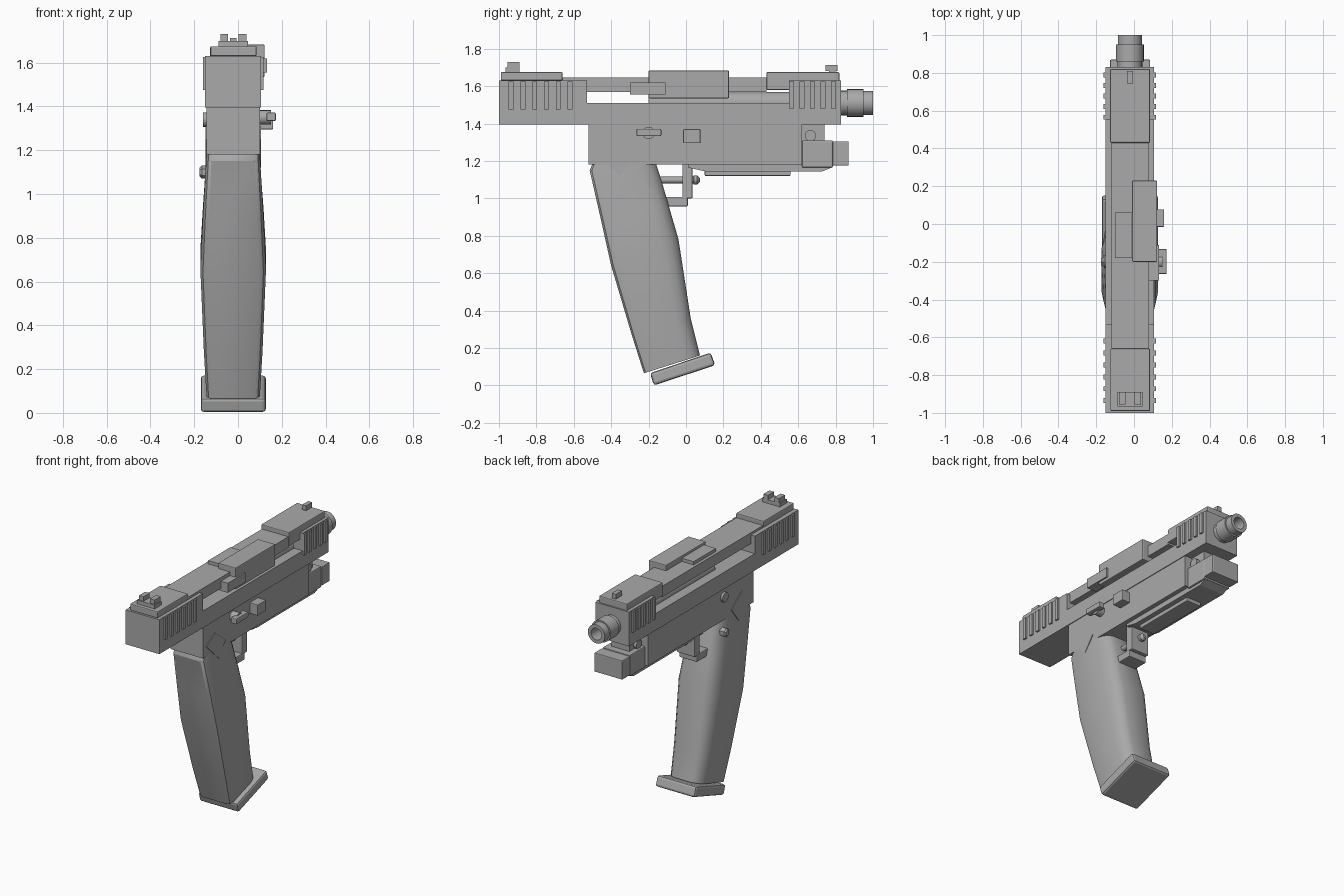
import bpy, bmesh, math
from mathutils import Matrix, Vector

if "Cube" in bpy.data.objects:
    bpy.data.objects.remove(bpy.data.objects["Cube"])

CX = -0.022  # centre plane of the body
metal = bpy.data.materials.new("mid grey")
metal.diffuse_color = (0.4, 0.4, 0.4, 1)
metal.use_nodes = True
metal.node_tree.nodes["Principled BSDF"].inputs["Base Color"].default_value = metal.diffuse_color


def finish(name, bm, bevel=0.0, smooth=False):
    bmesh.ops.recalc_face_normals(bm, faces=bm.faces)
    me = bpy.data.meshes.new(name)
    bm.to_mesh(me)
    bm.free()
    me.materials.append(metal)
    ob = bpy.data.objects.new(name, me)
    bpy.context.collection.objects.link(ob)
    if bevel:
        m = ob.modifiers.new("Bevel", 'BEVEL')
        m.width, m.segments, m.limit_method = bevel, 2, 'ANGLE'
    if smooth:
        bpy.ops.object.select_all(action='DESELECT')
        ob.select_set(True)
        bpy.context.view_layer.objects.active = ob
        bpy.ops.object.shade_smooth_by_angle(angle=math.radians(35))
    return ob


def boxes(name, items, bevel=0.0):
    """Each item is (x0, x1, y0, y1, z0, z1)."""
    bm = bmesh.new()
    for x0, x1, y0, y1, z0, z1 in items:
        mat = Matrix.Translation(((x0 + x1) / 2, (y0 + y1) / 2, (z0 + z1) / 2)) \
            @ Matrix.Diagonal((x1 - x0, y1 - y0, z1 - z0, 1))
        bmesh.ops.create_cube(bm, size=1, matrix=mat)
    return finish(name, bm, bevel)


def slab(name, pts, x0, x1, bevel=0.0):
    """Side outline (y, z) extruded across x."""
    bm = bmesh.new()
    a = [bm.verts.new((x0, y, z)) for y, z in pts]
    b = [bm.verts.new((x1, y, z)) for y, z in pts]
    bm.faces.new(a)
    bm.faces.new(b[::-1])
    for i in range(len(pts)):
        j = (i + 1) % len(pts)
        bm.faces.new((a[i], a[j], b[j], b[i]))
    return finish(name, bm, bevel)


def lathe(name, prof, centre, axis, n=24):
    """Outline (distance along axis, radius) turned around an axis."""
    bm = bmesh.new()
    q = Vector((0, 0, 1)).rotation_difference(Vector(axis))
    rings = [[bm.verts.new(Vector(centre) + q @ Vector(
        (r * math.cos(2 * math.pi * i / n), r * math.sin(2 * math.pi * i / n), d)))
        for i in range(n)] for d, r in prof]
    for p, s in zip(rings, rings[1:]):
        for i in range(n):
            bm.faces.new((p[i], p[(i + 1) % n], s[(i + 1) % n], s[i]))
    bm.faces.new(rings[0])
    bm.faces.new(rings[-1])
    return finish(name, bm, 0, True)


# Slide: lower rail, rear and front blocks, narrower top bar and plates
boxes("slide_rail", [(-0.15, 0.105, -1, 0.83, 1.395, 1.51)])
boxes("slide_rear_block", [(-0.15, 0.105, -1, -0.53, 1.51, 1.63)])
boxes("slide_front_block", [(-0.15, 0.105, 0.55, 0.83, 1.51, 1.63)])
boxes("slide_top_bar", [(-0.12, 0.08, -0.66, 0.43, 1.57, 1.645)])
boxes("rear_top_plate", [(-0.125, 0.085, -0.99, -0.66, 1.63, 1.675)], 0.006)
boxes("front_top_plate", [(-0.127, 0.085, 0.43, 0.82, 1.58, 1.675)], 0.006)


# Raised grip ribs on both sides of the slide
def ribs(name, ys, z0):
    boxes(name, [(s[0], s[1], y - 0.013, y + 0.013, z0, 1.625)
                 for y in ys for s in ((0.1, 0.116), (-0.161, -0.145))])


ribs("rear_ribs", [-0.935 + 0.063 * i for i in range(6)], 1.475)
ribs("front_ribs", [0.565 + 0.056 * i for i in range(5)], 1.48)

# Sights
boxes("rear_sight", [(-0.088, 0.045, -0.965, -0.89, 1.67, 1.70),
                     (-0.08, -0.045, -0.955, -0.89, 1.69, 1.73),
                     (0.003, 0.038, -0.955, -0.89, 1.69, 1.73)])
boxes("front_sight", [(-0.036, -0.006, 0.745, 0.81, 1.68, 1.713),
                      (-0.03, -0.012, 0.765, 0.80, 1.67, 1.69)])

# Side housing, charging handle and low plate on top of the slide
boxes("side_housing", [(-0.01, 0.122, -0.2, 0.23, 1.535, 1.683)], 0.005)
boxes("top_cover", [(-0.1, -0.01, -0.18, 0.06, 1.63, 1.667)])
boxes("charging_handle", [(0.06, 0.133, -0.30, -0.11, 1.555, 1.62)])

# Barrel with stepped, hollow muzzle
lathe("barrel", [(-0.2, 0.06), (0.83, 0.06), (0.83, 0.066), (0.86, 0.066),
                 (0.86, 0.074), (0.95, 0.074), (0.95, 0.064), (1.0, 0.064),
                 (1.0, 0.04), (0.88, 0.04)], (CX, 0, 1.51), (0, 1, 0))

# Frame and the stepped block ahead of it
boxes("frame", [(-0.145, 0.1, -0.52, 0.62, 1.18, 1.397)])
boxes("frame_front", [(-0.125, 0.082, 0.62, 0.785, 1.165, 1.31)], 0.006)
boxes("frame_neck", [(-0.09, 0.046, 0.62, 0.74, 1.30, 1.397)])
boxes("front_cap", [(-0.127, 0.085, 0.785, 0.87, 1.175, 1.305)], 0.005)
lathe("frame_pin", [(-0.11, 0.03), (0.07, 0.03)], (0, 0.665, 1.335), (1, 0, 0), 16)
slab("under_rail", [(0.01, 1.19), (0.01, 1.165), (0.1, 1.145), (0.73, 1.145),
                    (0.78, 1.165), (0.78, 1.19)], -0.115, 0.07)
boxes("under_plate", [(-0.08, 0.036, 0.1, 0.56, 1.12, 1.15)], 0.005)

# Controls on the sides
boxes("side_button", [(0.09, 0.16, -0.015, 0.077, 1.295, 1.37)], 0.004)
boxes("side_lever", [(0.13, 0.173, -0.265, -0.132, 1.333, 1.372)], 0.006)
lathe("lever_pivot", [(0.09, 0.033), (0.15, 0.033)], (0, -0.2, 1.35), (1, 0, 0), 16)
lathe("left_pivot", [(-0.16, 0.033), (-0.13, 0.033)], (0, -0.2, 1.34), (1, 0, 0), 16)
lathe("left_knob", [(-0.175, 0.02), (-0.165, 0.03), (-0.1, 0.03)],
      (0, -0.2, 1.1), (1, 0, 0), 6)
slab("grip_joint", [(-0.49, 1.25), (-0.355, 1.12), (-0.28, 1.22), (-0.40, 1.31)],
     -0.149, 0.105)

# Trigger and its guard
boxes("trigger_guard", [(-0.09, 0.046, -0.02, 0.035, 1.0, 1.19),
                        (-0.09, 0.046, -0.12, 0.01, 0.957, 1.008)], 0.006)
lathe("trigger_bar", [(-0.2, 0.018), (0.04, 0.018), (0.042, 0.025), (0.06, 0.025),
                      (0.075, 0.008)], (CX, 0, 1.098), (0, 1, 0), 12)

# Grip: rounded cross-sections lofted from bottom to top (back y,z; front y,z; half width)
sections = [(-0.225, 0.065, 0.075, 0.16, 0.122), (-0.29, 0.27, 0.025, 0.36, 0.134),
            (-0.40, 0.64, -0.04, 0.78, 0.15), (-0.458, 0.90, -0.092, 0.96, 0.138),
            (-0.515, 1.15, -0.135, 1.11, 0.124), (-0.50, 1.185, -0.16, 1.185, 0.122)]
outline = [(0, 0.8), (0.03, 0.92), (0.12, 1), (0.75, 1), (0.88, 0.9), (0.96, 0.72), (1, 0.5)]
bm = bmesh.new()
loops = []
for y0, z0, y1, z1, w in sections:
    around = outline + [(t, -k) for t, k in outline[::-1]]
    loops.append([bm.verts.new((CX + w * k, y0 + (y1 - y0) * t, z0 + (z1 - z0) * t))
                  for t, k in around])
for a, b in zip(loops, loops[1:]):
    for i in range(len(a)):
        j = (i + 1) % len(a)
        bm.faces.new((a[i], a[j], b[j], b[i]))
bm.faces.new(loops[0])
bm.faces.new(loops[-1])
finish("grip", bm, 0, True)

# Base plate, tilted with the grip
slab("base_plate", [(-0.192, 0.066), (-0.172, 0.0), (0.156, 0.108), (0.132, 0.175)],
     -0.17, 0.127, 0.014)
